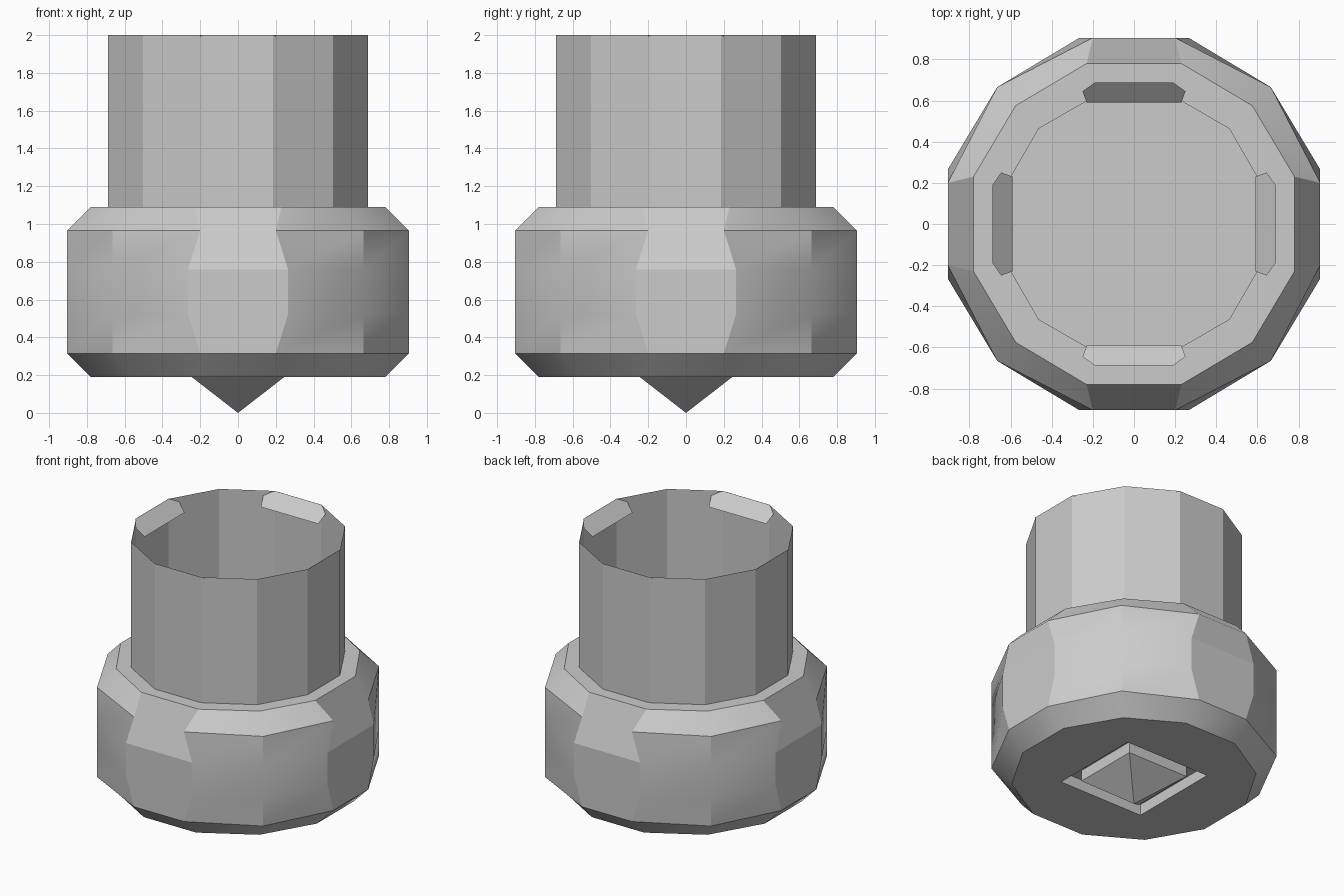
import bpy, bmesh, math

if "Cube" in bpy.data.objects:
    bpy.data.objects.remove(bpy.data.objects["Cube"])

def finish(bm, name, smooth=False, angle=29.5):
    bmesh.ops.recalc_face_normals(bm, faces=bm.faces[:])
    if smooth:
        for e in bm.edges:
            if len(e.link_faces) == 2:
                e.smooth = e.calc_face_angle(0) < math.radians(angle)
    me = bpy.data.meshes.new(name)
    bm.to_mesh(me)
    bm.free()
    ob = bpy.data.objects.new(name, me)
    bpy.context.collection.objects.link(ob)
    return ob

def turn(x, y, k):
    for _ in range(k % 4):
        x, y = -y, x
    return x, y

def ring(bm, a, h, m, z):
    """Twelve points: on each of four sides left, right, then the corner."""
    return [bm.verts.new((*turn(x, y, k), z)) for k in range(4)
            for x, y in ((-a, -h), (a, -h), (m, -m))]

def regular(bm, r, z):
    c, s = r * math.cos(math.pi / 12), r * math.sin(math.pi / 12)
    return ring(bm, s, c, r * math.sqrt(0.5), z)

def square(bm, h, z):
    return [bm.verts.new((*turn(h, -h, k), z)) for k in range(4)]

def bridge(bm, lo, hi):
    n = len(lo)
    return [bm.faces.new((lo[i], lo[(i + 1) % n], hi[(i + 1) % n], hi[i]))
            for i in range(n)]

# Main body: chamfered twelve-sided drum with four pinched flat panels
bm = bmesh.new()
levels = [(.21, .78, .57, .19), (.20, .905, .665, .315), (.265, .905, .665, .52),
          (.265, .905, .665, .76), (.20, .905, .665, .965), (.23, .78, .575, 1.09)]
R = [ring(bm, *lv) for lv in levels]
for lo, hi in zip(R, R[1:]):
    for k in range(4):
        i = 3 * k
        for p, q in ((i + 1, i + 2), (i + 2, (i + 3) % 12)):
            bm.faces.new((lo[p], lo[q], hi[q], hi[p])).smooth = True
for k in range(4):
    l, r = 3 * k, 3 * k + 1
    bm.faces.new((R[0][l], R[0][r], R[1][r], R[1][l])).smooth = True
    for b in (1, 3):
        bm.faces.new([R[b][l], R[b][r], R[b + 1][r], R[b + 2][r],
                      R[b + 2][l], R[b + 1][l]])
# top ledge and well
rim = regular(bm, .655, 1.09)
floor = regular(bm, .655, 1.0)
bridge(bm, R[5], rim)
bridge(bm, rim, floor)
bm.faces.new(floor)
# underside with square recess
mouth = square(bm, .34, .19)
ceiling = square(bm, .34, .27)
for k in range(4):
    i = 3 * k
    bm.faces.new((R[0][i - 1], R[0][i], R[0][i + 1], R[0][i + 2],
                  mouth[k], mouth[k - 1]))
bridge(bm, mouth, ceiling)
bm.faces.new(ceiling)
finish(bm, "body", smooth=True)

# Pointed tip standing out of the recess
bm = bmesh.new()
top, base = square(bm, .245, .27), square(bm, .245, .19)
tip = bm.verts.new((0, 0, 0))
bridge(bm, base, top)
for k in range(4):
    bm.faces.new((base[k - 1], base[k], tip))
bm.faces.new(top)
finish(bm, "tip")

# Open barrel: thin twelve-sided tube
bm = bmesh.new()
bridge(bm, regular(bm, .713, 1.09), regular(bm, .713, 2.0))
finish(bm, "barrel")

# Four sloping tabs inside the barrel mouth
bm = bmesh.new()
half = [(.19, .688, 2.0), (.25, .645, 1.965), (.23, .59, 1.91)]
outline = half + [(-x, y, z) for x, y, z in reversed(half)]
for k in range(4):
    f = bm.faces.new([bm.verts.new((*turn(x, y, k), z)) for x, y, z in outline])
    f.normal_update()
    if f.normal.z < 0:
        f.normal_flip()
me = bpy.data.meshes.new("mouth_tabs")
bm.to_mesh(me)
bm.free()
bpy.context.collection.objects.link(bpy.data.objects.new("mouth_tabs", me))
